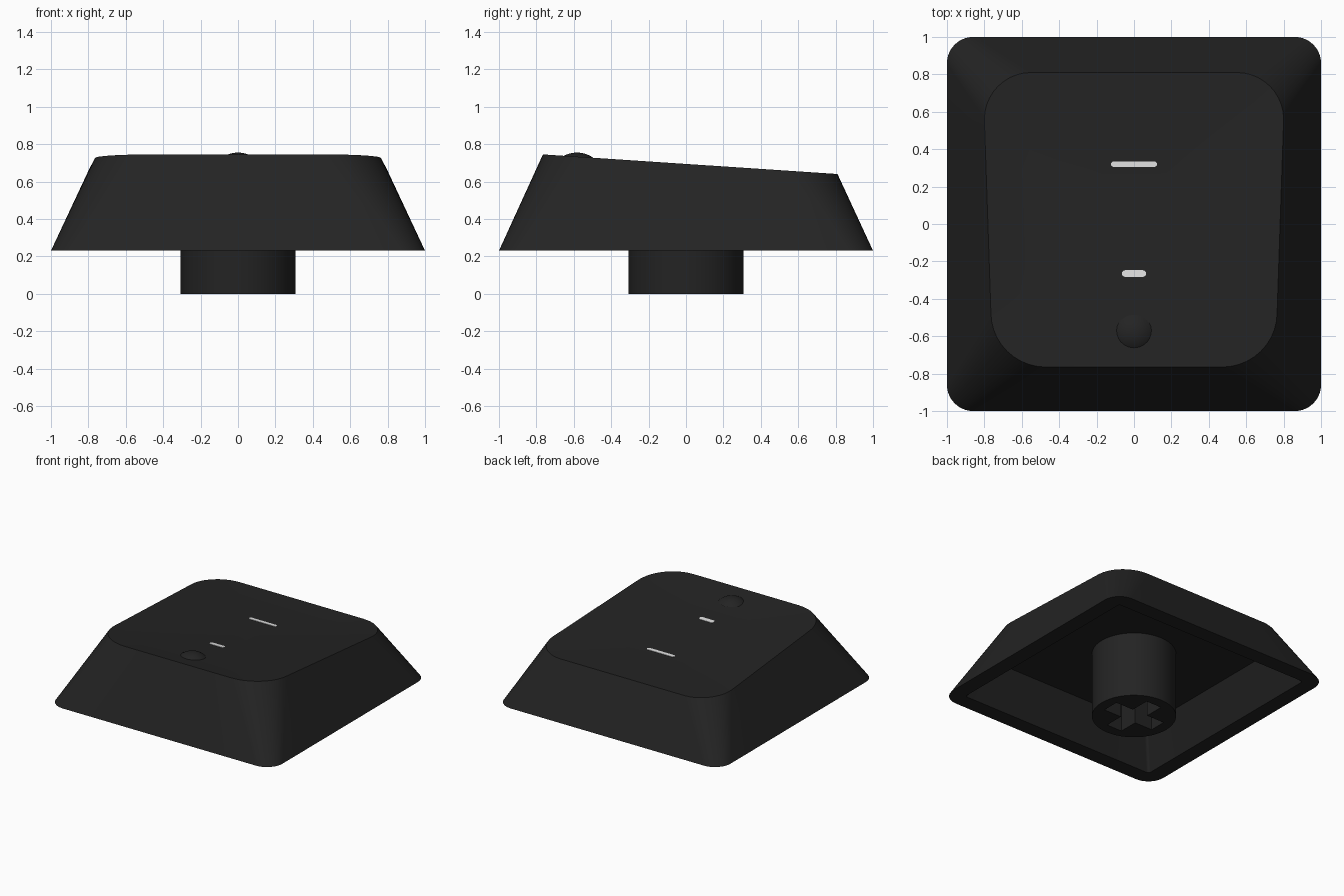
import bpy, bmesh, math
from mathutils import Vector

if "Cube" in bpy.data.objects:
    bpy.data.objects.remove(bpy.data.objects["Cube"])

DISH = 0.025      # depth of the finger scoop
CY = 0.02         # centre of the top face in y


def material(name, v):
    m = bpy.data.materials.new(name)
    m.diffuse_color = (v, v, v, 1)
    m.use_nodes = True
    m.node_tree.nodes["Principled BSDF"].inputs["Base Color"].default_value = m.diffuse_color
    return m


BLACK = material("soft_black", 0.017)
WHITE = material("legend_white", 0.75)


def finish(bm, name, mat, smooth=True):
    bmesh.ops.recalc_face_normals(bm, faces=bm.faces)
    me = bpy.data.meshes.new(name)
    bm.to_mesh(me)
    bm.free()
    ob = bpy.data.objects.new(name, me)
    bpy.context.collection.objects.link(ob)
    me.materials.append(mat)
    if smooth:
        bpy.ops.object.select_all(action='DESELECT')
        ob.select_set(True)
        bpy.context.view_layer.objects.active = ob
        bpy.ops.object.shade_smooth_by_angle(angle=math.radians(30))
    return ob


def plane_z(y):
    """Sloped plane of the top rim, high at the front."""
    return 0.745 - 0.0665 * (y + 0.765)


def surface_z(y):
    """Scooped top surface along the centre line."""
    return plane_z(y) - DISH * (1 - ((y - CY) / 0.79) ** 2)


def outline(front, back, arc=10, side=6):
    """Rounded outline; front/back = (corner centre x, y, radius x, radius y)."""
    corners = [(1, back, 0), (-1, back, 90), (-1, front, 180), (1, front, 270)]
    arcs = []
    for s, (cx, cy, rx, ry), start in corners:
        angles = [math.radians(start + 90 * i / arc) for i in range(arc + 1)]
        arcs.append([Vector((s * cx + rx * math.cos(a), cy + ry * math.sin(a)))
                     for a in angles])
    pts = []
    for k, a in enumerate(arcs):
        nxt = arcs[(k + 1) % 4][0]
        pts += a + [a[-1].lerp(nxt, i / side) for i in range(1, side)]
    return pts


def square(half, r):
    c = half - r
    return outline((c, -c, r, r), (c, c, r, r))


def bridge(bm, a, b):
    n = len(a)
    for i in range(n):
        j = (i + 1) % n
        bm.faces.new((a[i], a[j], b[j], b[i]))


# Hollow cap: ceiling, inner walls, rim, outer walls, scooped top
bm = bmesh.new()
top = outline((0.47, -0.475, 0.295, 0.29), (0.55, 0.56, 0.25, 0.25))
loops = [[(p.x, p.y, 0.525) for p in square(0.745, 0.02)],
         [(p.x, p.y, 0.23) for p in square(0.875, 0.02)],
         [(p.x, p.y, 0.23) for p in square(1.0, 0.14)]]
RINGS = 8
for k in range(RINGS):
    t = 1 - k / RINGS
    ring = []
    for p in top:
        y = CY + (p.y - CY) * t
        ring.append((p.x * t, y, plane_z(y) - DISH * (1 - t * t)))
    loops.append(ring)
rings = [[bm.verts.new(c) for c in loop] for loop in loops]
for a, b in zip(rings, rings[1:]):
    bridge(bm, a, b)
bm.faces.new(rings[0])
tip = bm.verts.new((0, CY, plane_z(CY) - DISH))
last = rings[-1]
for i in range(len(last)):
    bm.faces.new((last[i], last[(i + 1) % len(last)], tip))
finish(bm, "cap_shell", BLACK)

# Round stem with a cross-shaped socket in its lower end
bm = bmesh.new()
N, R, L, W = 48, 0.308, 0.225, 0.068
circle = [(R * math.cos(2 * math.pi * i / N), R * math.sin(2 * math.pi * i / N))
          for i in range(N)]
quarter = [(L, -W), (L, W), (W, W)]
cross = []
for q in range(4):
    c, s = round(math.cos(q * math.pi / 2)), round(math.sin(q * math.pi / 2))
    cross += [(x * c - y * s, x * s + y * c) for x, y in quarter]


def tube(pts, z0, z1):
    low = [bm.verts.new((x, y, z0)) for x, y in pts]
    high = [bm.verts.new((x, y, z1)) for x, y in pts]
    bridge(bm, low, high)
    bm.faces.new(high)
    return [bm.edges.get((low[i], low[i - 1])) for i in range(len(low))]


rim = tube(circle, 0, 0.53) + tube(cross, 0, 0.40)
bmesh.ops.triangle_fill(bm, edges=rim, use_beauty=True, normal=(0, 0, -1))
finish(bm, "stem", BLACK)

# Small locating bump near the front edge
bm = bmesh.new()
RAD, TOP_Z, BY = 0.148, 0.755, -0.583
levels = []
for k in range(1, 8):
    a = math.radians(41) * k / 7
    levels.append([bm.verts.new((RAD * math.sin(a) * math.cos(2 * math.pi * i / 32),
                                 BY + RAD * math.sin(a) * math.sin(2 * math.pi * i / 32),
                                 TOP_Z - RAD * (1 - math.cos(a)))) for i in range(32)])
for a, b in zip(levels, levels[1:]):
    bridge(bm, a, b)
bm.faces.new(levels[0])
bm.faces.new(levels[-1])
finish(bm, "locating_bump", BLACK)


# Pale dashes: thin rounded plates lying on the scooped top
def dash(name, y0, half, r):
    bm = bmesh.new()
    pts = []
    for s, start in ((1, -90), (-1, 90)):
        for i in range(9):
            a = math.radians(start + 180 * i / 8)
            pts.append((s * (half - r) + r * math.cos(a), y0 + r * math.sin(a)))
    low = [bm.verts.new((x, y, surface_z(y) - 0.004)) for x, y in pts]
    high = [bm.verts.new((x, y, surface_z(y) + 0.003)) for x, y in pts]
    bridge(bm, low, high)
    bm.faces.new(low)
    bm.faces.new(high)
    finish(bm, name, WHITE, smooth=False)


dash("long_dash", 0.32, 0.123, 0.015)
dash("short_dash", -0.265, 0.065, 0.018)
